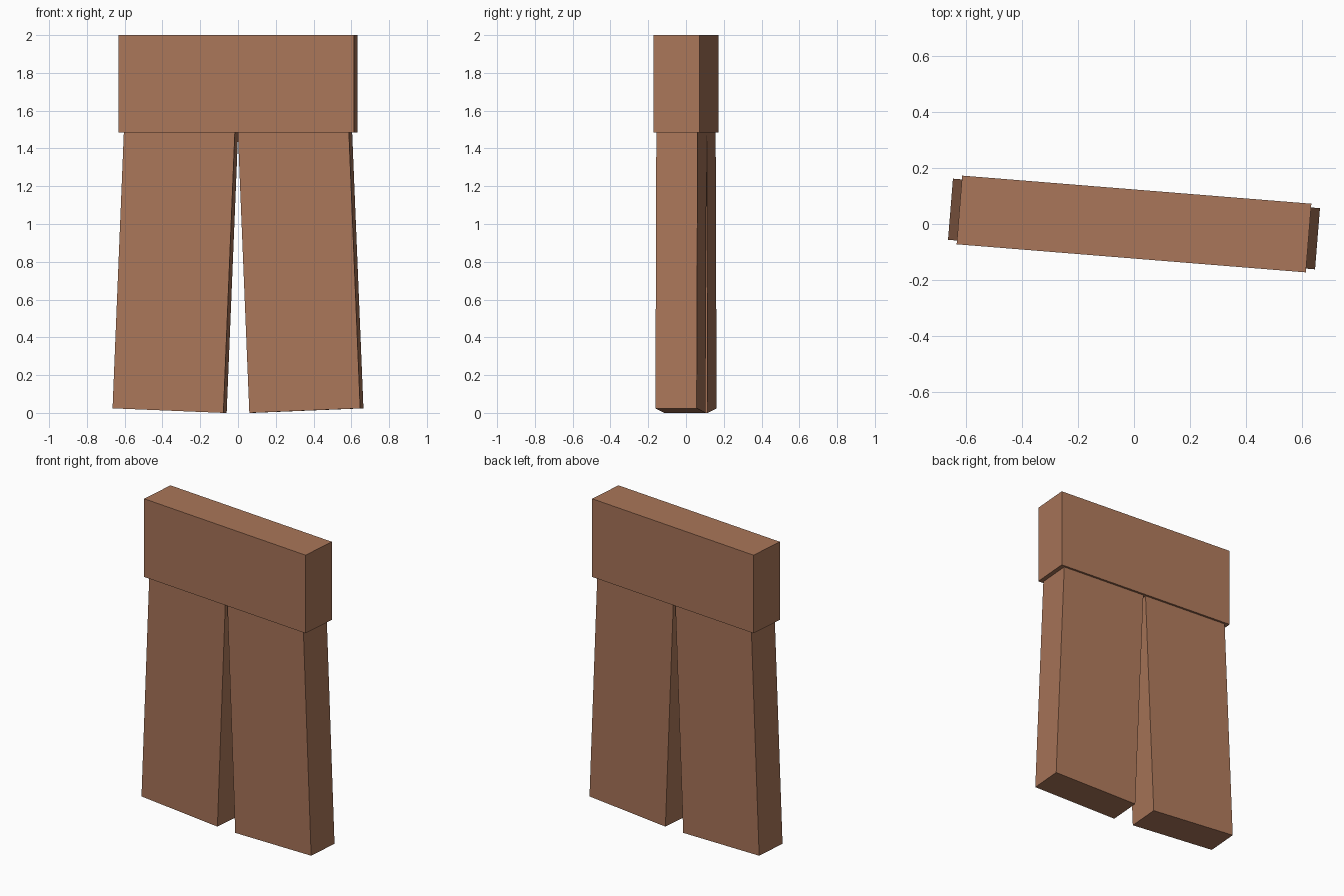
import bpy
from math import radians
from mathutils import Matrix, Vector

if "Cube" in bpy.data.objects:
    bpy.data.objects.remove(bpy.data.objects["Cube"])

YAW = Matrix.Rotation(radians(-4.6), 4, 'Z')
SPLAY = radians(2.35)

mat = bpy.data.materials.new("brown_cloth")
mat.diffuse_color = (0.40, 0.18, 0.10, 1)
mat.use_nodes = True
mat.node_tree.nodes["Principled BSDF"].inputs["Base Color"].default_value = mat.diffuse_color


def box(name, size, center, frame):
    """Flat-sided box placed in a local frame, then turned by the overall yaw."""
    bpy.ops.mesh.primitive_cube_add(size=1)
    ob = bpy.context.object
    ob.name = name
    scale = Matrix.Diagonal((*size, 1))
    ob.data.transform(YAW @ frame @ Matrix.Translation(Vector(center)) @ scale)
    ob.data.materials.append(mat)
    return ob


# Waist block
box("waist", (1.251, 0.246, 0.515), (0, 0, 1.7425), Matrix())

# Splayed legs, each pivoting on its inner bottom edge, tops tucked into the waist
W, D, H = 0.589, 0.219, 1.56
for name, s in (("leg_right", 1), ("leg_left", -1)):
    frame = Matrix.Translation((s * 0.069, 0, 0)) @ Matrix.Rotation(-s * SPLAY, 4, 'Y')
    box(name, (W, D, H), (s * W / 2, 0, H / 2), frame)
